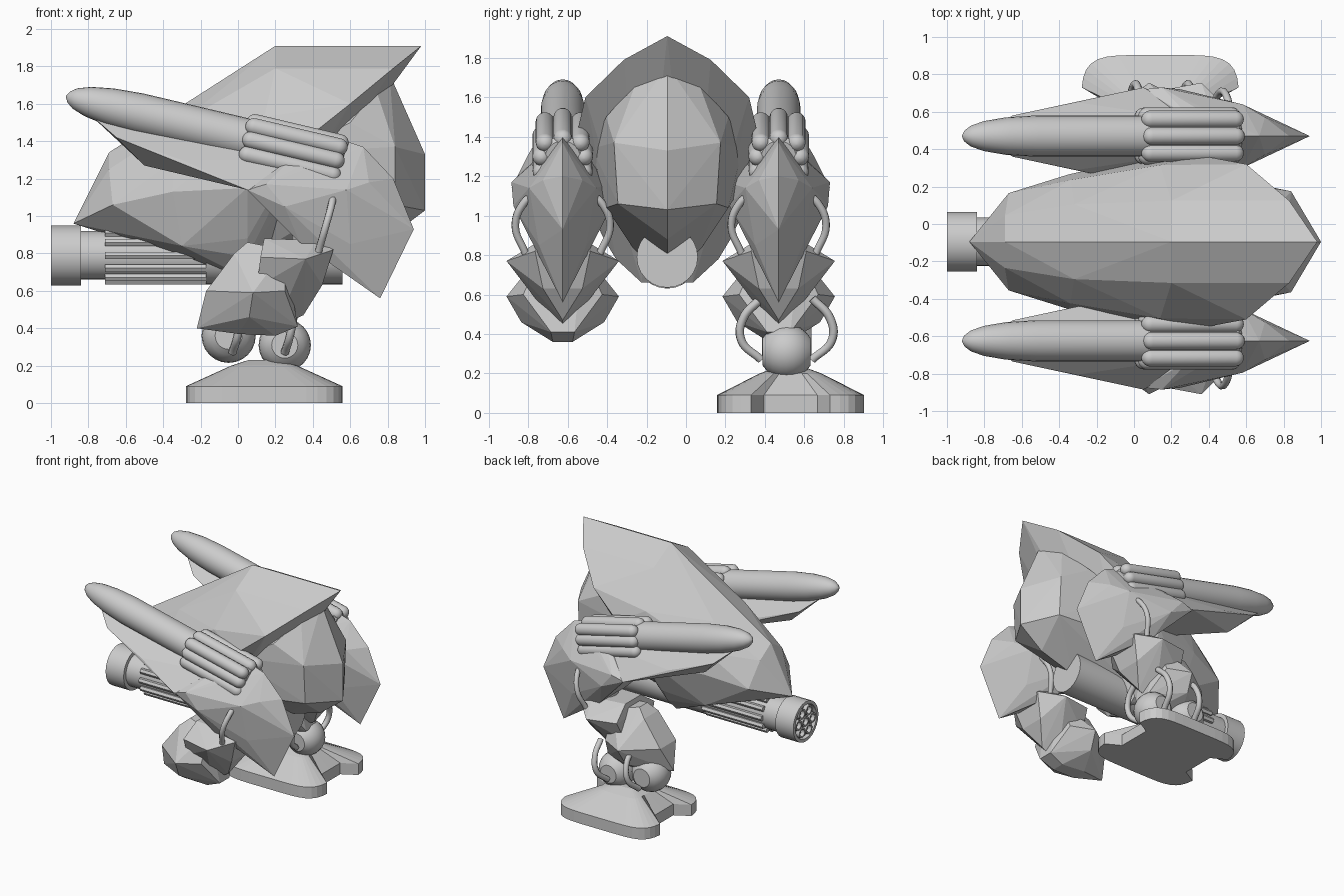
import bpy, bmesh, math
from mathutils import Vector

cube = bpy.data.objects.get("Cube")
if cube:
    bpy.data.objects.remove(cube)

grey = bpy.data.materials.new("plain_grey")
grey.use_nodes = True
grey.diffuse_color = (0.6, 0.6, 0.6, 1)
grey.node_tree.nodes["Principled BSDF"].inputs["Base Color"].default_value = (0.6, 0.6, 0.6, 1)


def finish(name, bm, smooth=False):
    bmesh.ops.recalc_face_normals(bm, faces=bm.faces)
    mesh = bpy.data.meshes.new(name)
    bm.to_mesh(mesh)
    bm.free()
    mesh.materials.append(grey)
    ob = bpy.data.objects.new(name, mesh)
    bpy.context.collection.objects.link(ob)
    if smooth:
        bpy.ops.object.select_all(action='DESELECT')
        ob.select_set(True)
        bpy.context.view_layer.objects.active = ob
        bpy.ops.object.shade_smooth_by_angle(angle=math.radians(35))


def hull(name, points, yc):
    """Faceted plate armour from (x, z, half width) points, mirrored about yc."""
    bm = bmesh.new()
    for x, z, w in points:
        for s in ((1, -1) if w else (0,)):
            bm.verts.new((x, yc + s * w, z))
    bmesh.ops.convex_hull(bm, input=bm.verts[:])
    loose = [v for v in bm.verts if not v.link_faces]
    bmesh.ops.delete(bm, geom=loose, context='VERTS')
    bmesh.ops.dissolve_limit(bm, angle_limit=0.03, verts=bm.verts, edges=bm.edges)
    finish(name, bm)


def skin(bm, rings):
    """Join rings of vertices into a closed solid."""
    for a, b in zip(rings, rings[1:]):
        for i in range(len(a)):
            j = (i + 1) % len(a)
            bm.faces.new((a[i], a[j], b[j], b[i]))
    bm.faces.new(rings[0])
    bm.faces.new(rings[-1])


def lathe(name, profile, start, direction, sides=24):
    """Turn a (distance, radius) profile round an axis."""
    bm = bmesh.new()
    q = Vector(direction).to_track_quat('Z', 'Y')
    rings = []
    for t, r in profile:
        angles = [math.tau * i / sides for i in range(sides)]
        rings.append([bm.verts.new(Vector(start) + q @ Vector((r * math.cos(a), r * math.sin(a), t)))
                      for a in angles])
    skin(bm, rings)
    finish(name, bm, True)


def capsule(length, r, steps=5):
    arc = [math.pi / 2 * i / steps for i in range(steps + 1)]
    front = [(r - r * math.cos(a), max(r * math.sin(a), 0.001)) for a in arc]
    return front + [(length - t, w) for t, w in reversed(front)]


def hose(name, points, r):
    curve = bpy.data.curves.new(name, 'CURVE')
    curve.dimensions = '3D'
    curve.bevel_depth = r
    curve.bevel_resolution = 2
    curve.use_fill_caps = True
    sp = curve.splines.new('BEZIER')
    sp.bezier_points.add(len(points) - 1)
    for p, co in zip(sp.bezier_points, points):
        p.co = co
        p.handle_left_type = p.handle_right_type = 'AUTO'
    curve.materials.append(grey)
    bpy.context.collection.objects.link(bpy.data.objects.new(name, curve))


# Central body: pointed shell over a rounded rear
YB = -0.095
hull("body_shell", [
    (-.88, .96, 0), (-.69, 1.34, 0), (-.3, 1.59, 0), (.2, 1.91, 0), (.98, 1.91, 0),
    (-.69, 1.25, .14), (-.32, 1.49, .2), (.2, 1.79, .22), (-.34, 1.3, .33), (.14, 1.53, .41),
    (-.67, 1.06, .26), (-.35, 1.13, .36), (.05, 1.15, .45), (.36, 1.41, .46),
    (.6, 1.6, .415), (.83, 1.79, .22), (-.3, .84, .28), (.05, .88, .32),
    (-.15, .77, .2), (.05, .78, .26), (.06, .66, .13)], YB)
hull("body_rear", [
    (.81, 1.76, 0), (1, 1.33, 0), (1, 1.03, 0), (.8, .88, 0), (.5, .79, 0),
    (.74, 1.67, .16), (.84, 1.37, .27), (.84, 1.06, .25), (.6, 1.5, .31),
    (.5, 1.04, .31), (.15, 1.12, .36), (.3, 1.34, .38), (.1, .8, .15)], YB)

# Rotary gun under the nose
ZG, AX = .79, (1, 0, 0)
lathe("gun_muzzle", [(.03, .135), (0, .135), (0, .16), (.16, .16), (.16, .12)], (-1, YB, ZG), AX)
lathe("gun_core", [(0, .13), (.7, .13)], (-.86, YB, ZG), AX)
lathe("gun_housing", [(0, .155), (.73, .155)], (-.17, YB, ZG), AX)
for i in range(12):
    a = math.tau * i / 12
    lathe("gun_rib", [(0, .022), (.54, .022)],
          (-.71, YB + .138 * math.cos(a), ZG + .138 * math.sin(a)), AX, 6)
for i in range(7):
    a, d = math.tau * i / 6, (.087 if i < 6 else 0)
    lathe("gun_barrel", [(.03, .028), (0, .028), (0, .04), (.05, .04)],
          (-1, YB + d * math.cos(a), ZG + d * math.sin(a)), AX, 12)

# Two side pods, each with missile, launch tubes, armour, hip and hoses
ALONG = Vector((1, 0, -.236)).normalized()
UP = Vector((.236, 0, 1)).normalized()
for side, yc in (("right", -.625), ("left", .47)):
    nose = Vector((-.92, yc, 1.64))
    lathe(side + "_missile", [(0, .002), (.015, .03), (.05, .056), (.12, .08), (.24, .1),
                              (.4, .11), (1.5, .11), (1.52, .09)], nose, ALONG)
    tubes = [(0, .095)] + [(s * d, h) for s in (-1, 1) for d, h in ((.09, .073), (.107, 0), (.105, -.08))]
    for dy, h in tubes:
        lathe(side + "_launch_tube", capsule(.56, .047),
              nose + ALONG * .97 + UP * h + Vector((0, dy, 0)), ALONG, 14)
    hull(side + "_pod_front", [
        (-.8, 1.55, 0), (-.65, 1.42, .11), (-.5, 1.27, 0), (-.3, 1.3, .18),
        (.05, 1.14, .26), (.1, 1.32, .09), (.3, 1.3, .09), (.2, 1.15, .2)], yc)
    hull(side + "_pod_tail", [
        (.58, 1.4, 0), (.67, 1.37, 0), (.83, 1.2, 0), (.94, .93, 0), (.76, .56, 0),
        (.05, 1.14, .25), (.15, 1.17, .26), (.25, 1.05, .25), (.3, 1.32, .1),
        (.33, .86, .15), (.58, 1.14, .17), (.6, .85, .12), (.7, 1.18, .1)], yc)
    hull(side + "_hip_front", [
        (-.22, .4, 0), (-.17, .6, .1), (-.02, .8, .09), (.05, .86, .05), (.08, .59, .285),
        (0, .37, .06), (.2, .36, .05), (.06, .46, .21), (.32, .41, .06), (.25, .82, .1),
        (.25, .6, .2)], yc)
    hull(side + "_hip_rear", [
        (.14, .88, .1), (.42, .87, .12), (.51, .82, .14), (.45, .63, .1),
        (.36, .77, .285), (.12, .78, .24), (.35, .47, 0), (.2, .4, 0), (.1, .62, .16)], yc)
    lathe(side + "_hip_joint", [(0, .09), (.3, .09)], (.38, yc, .75), (0, 0, 1), 12)
    for s in (-1, 1):
        hose(side + "_hip_hose", [(.51, yc + s * .13, 1.12), (.5, yc + s * .2, 1.06),
             (.47, yc + s * .24, .95), (.43, yc + s * .19, .81)], .02)

# Flat-sided ankle balls and hoses of the standing leg
YL, XF, YF = .51, .14, .53
for x, z, r in ((-.05, .36, .145), (.25, .31, .14)):
    arc = [a * math.pi / 12 for a in range(2, 11)]
    lathe("ankle_ball", [(-r * math.cos(a), r * math.sin(a)) for a in arc], (x, YL, z), (0, 1, 0))
for x in (-.03, .25):
    for s in (-1, 1):
        hose("ankle_hose", [(x + .06, YL + s * .13, .58), (x + .05, YL + s * .22, .48),
             (x + .03, YL + s * .23, .37), (x, YL + s * .13, .27)], .022)

# Squarish scalloped foot with a sloped top, notched at both ends
bm = bmesh.new()
N = 40
rings = []
for z, k in ((0, 1), (.09, 1), (.2, .42), (.23, .2)):
    ring = []
    for i in range(N):
        a = math.tau * i / N
        c, s = math.cos(a), math.sin(a)
        f = k * (1 - .03 * math.cos(4 * a))
        notch = .72 if k == 1 and abs(s) < .2 else 1
        x = .435 * math.copysign(abs(c) ** .55, c) * notch
        y = .385 * math.copysign(abs(s) ** .55, s)
        ring.append(bm.verts.new((XF + x * f, YF + y * f, z)))
    rings.append(ring)
skin(bm, rings)
finish("foot", bm)
